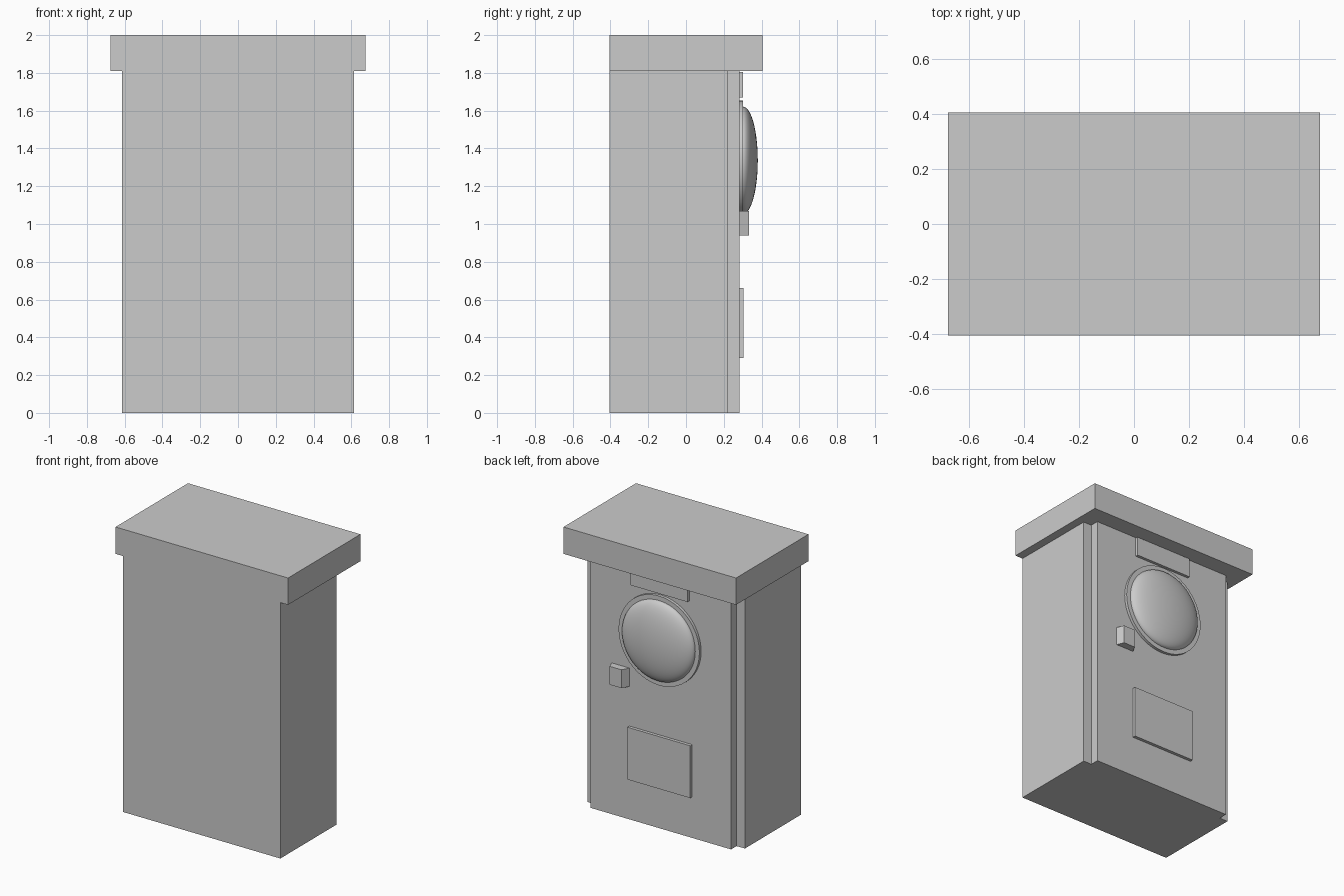
import bpy, bmesh, math
from mathutils import Matrix

if "Cube" in bpy.data.objects:
    bpy.data.objects.remove(bpy.data.objects["Cube"])


def finish(name, bm, smooth=False):
    bmesh.ops.recalc_face_normals(bm, faces=bm.faces)
    me = bpy.data.meshes.new(name)
    bm.to_mesh(me)
    bm.free()
    ob = bpy.data.objects.new(name, me)
    bpy.context.collection.objects.link(ob)
    if smooth:
        bpy.ops.object.select_all(action='DESELECT')
        ob.select_set(True)
        bpy.context.view_layer.objects.active = ob
        bpy.ops.object.shade_smooth_by_angle(angle=math.radians(35))
    return ob


def prism(name, outline, z0, z1):
    """Extrude an xy outline from z0 to z1."""
    bm = bmesh.new()
    face = bm.faces.new([bm.verts.new((x, y, z0)) for x, y in outline])
    ext = bmesh.ops.extrude_face_region(bm, geom=[face])
    verts = [v for v in ext["geom"] if isinstance(v, bmesh.types.BMVert)]
    bmesh.ops.translate(bm, verts=verts, vec=(0, 0, z1 - z0))
    return finish(name, bm)


def box(name, half_x, y0, y1, z0, z1):
    return prism(name, [(-half_x, y0), (half_x, y0), (half_x, y1), (-half_x, y1)], z0, z1)


DOOR_Y = 0.282
WIN_Z = 1.337
TURN = Matrix.Rotation(-math.pi / 2, 4, 'X')  # local z -> +y

# cabinet with its overhanging top and the narrower door on the back
box("cabinet", 0.615, -0.405, 0.22, 0, 1.81)
box("top_slab", 0.675, -0.405, 0.405, 1.81, 2.0)
box("door", 0.55, 0.22, DOOR_Y, 0, 1.81)

# flat panels on the door
box("upper_panel", 0.223, DOOR_Y, 0.302, 1.67, 1.805)
box("lower_panel", 0.246, DOOR_Y, 0.304, 0.29, 0.66)

# tapered latch beside the window
prism("latch", [(0.245, DOOR_Y), (0.385, DOOR_Y), (0.364, 0.333), (0.272, 0.333)], 0.94, 1.07)

# round window frame
bm = bmesh.new()
bmesh.ops.create_cone(bm, cap_ends=True, segments=64, radius1=0.316, radius2=0.316, depth=0.02,
                      matrix=Matrix.Translation((0, DOOR_Y + 0.01, WIN_Z)) @ TURN)
finish("window_frame", bm, True)

# bulging window: half of a flattened sphere
bm = bmesh.new()
bmesh.ops.create_uvsphere(bm, u_segments=64, v_segments=32, radius=1)
bmesh.ops.delete(bm, geom=[v for v in bm.verts if v.co.z < -0.01], context='VERTS')
bmesh.ops.transform(bm, verts=bm.verts, matrix=Matrix.Translation((0, 0.302, WIN_Z)) @ TURN
                    @ Matrix.Diagonal((0.284, 0.284, 0.078, 1)))
finish("window_dome", bm, True)
